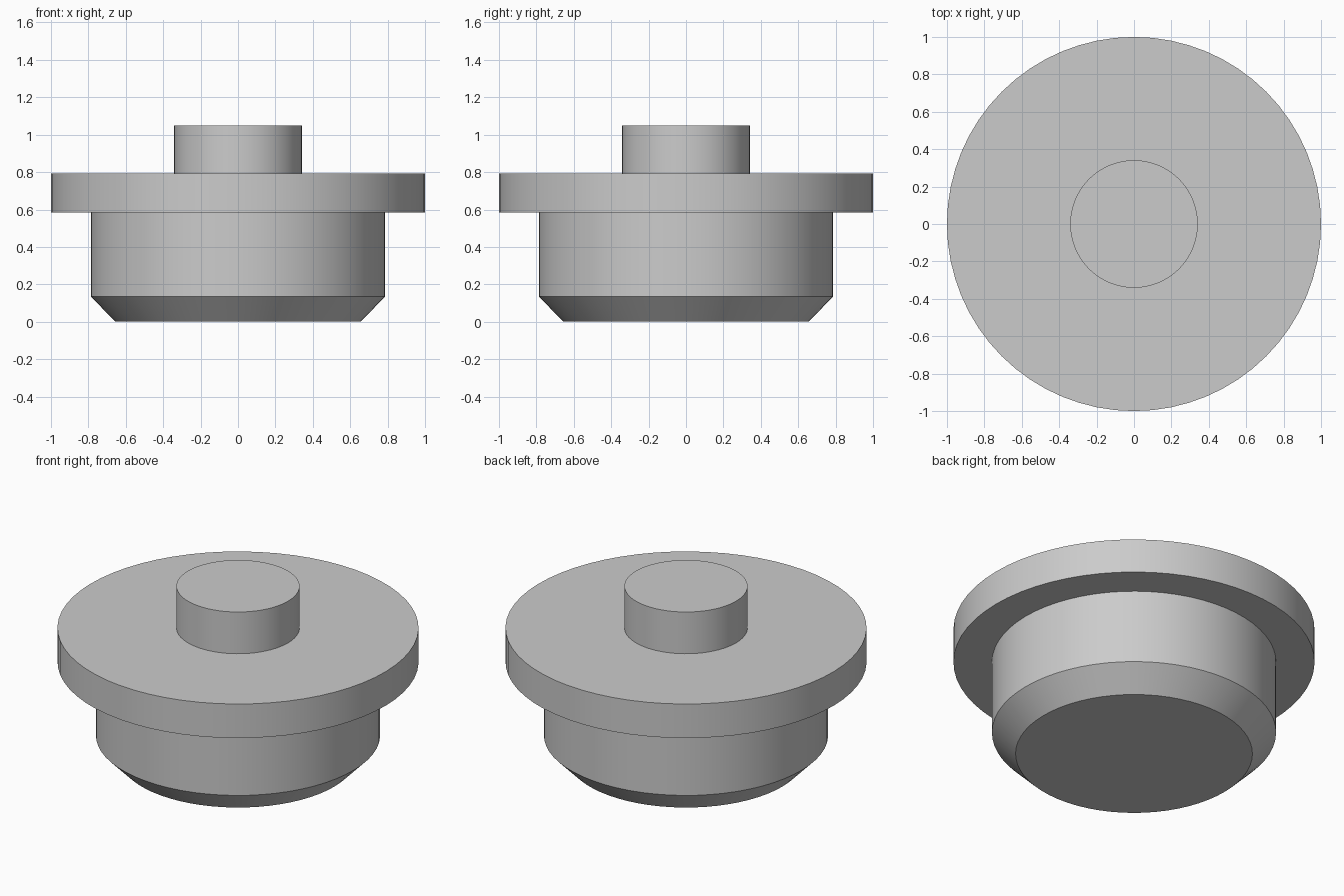
import bpy, bmesh, math

SIDES = 64

cube = bpy.data.objects.get("Cube")
if cube:
    bpy.data.objects.remove(cube, do_unlink=True)

grey = bpy.data.materials.new("plain_grey")
grey.use_nodes = True
grey.diffuse_color = (0.6, 0.6, 0.6, 1)
grey.node_tree.nodes["Principled BSDF"].inputs["Base Color"].default_value = (0.6, 0.6, 0.6, 1)


def turned_part(name, profile):
    """Revolve a (radius, height) profile around z and cap both ends."""
    bm = bmesh.new()
    rings = []
    for radius, z in profile:
        rings.append([bm.verts.new((radius * math.cos(math.tau * i / SIDES),
                                    radius * math.sin(math.tau * i / SIDES), z))
                      for i in range(SIDES)])
    for low, high in zip(rings, rings[1:]):
        for i in range(SIDES):
            j = (i + 1) % SIDES
            bm.faces.new((low[i], low[j], high[j], high[i]))
    bm.faces.new(rings[0][::-1])
    bm.faces.new(rings[-1])
    mesh = bpy.data.meshes.new(name)
    bm.to_mesh(mesh)
    bm.free()
    mesh.materials.append(grey)
    obj = bpy.data.objects.new(name, mesh)
    bpy.context.collection.objects.link(obj)
    bpy.ops.object.select_all(action="DESELECT")
    obj.select_set(True)
    bpy.context.view_layer.objects.active = obj
    bpy.ops.object.shade_smooth_by_angle(angle=math.radians(30))
    return obj


# One solid: chamfered plug, wide flange, central stud
turned_part("flanged_plug", [
    (0.656, 0), (0.787, 0.135),
    (0.787, 0.585), (1, 0.585),
    (1, 0.793), (0.341, 0.793),
    (0.341, 1.048),
])
